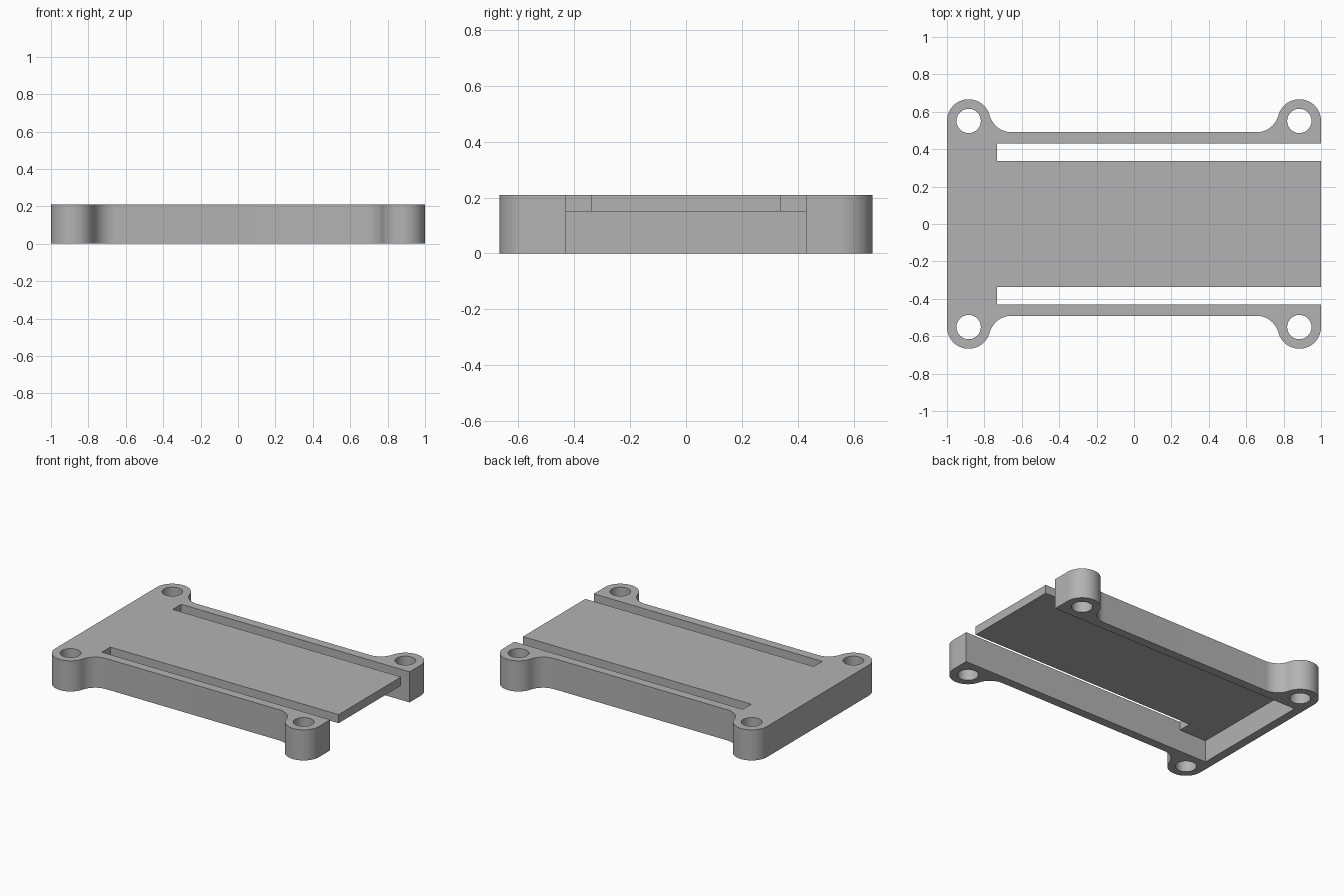
import bpy, bmesh
from math import sin, cos, pi, sqrt, atan2

cube = bpy.data.objects.get("Cube")
if cube:
    bpy.data.objects.remove(cube, do_unlink=True)

HEIGHT, DECK_Z = 0.21, 0.151
EAR_X, EAR_Y, EAR_R, HOLE_R = 0.884, 0.551, 0.116, 0.065
RAIL_OUT, RAIL_IN, TONGUE_Y = 0.491, 0.43, 0.338
FILLET_R = 0.12

grey = bpy.data.materials.new("plain grey")
grey.use_nodes = True
colour = (0.45, 0.45, 0.45, 1)
grey.diffuse_color = colour
grey.node_tree.nodes["Principled BSDF"].inputs["Base Color"].default_value = colour


def prism(name, points, z0, z1):
    """Extrude a flat outline from z0 up to z1."""
    bm = bmesh.new()
    face = bm.faces.new([bm.verts.new((x, y, z0)) for x, y in points])
    side = bmesh.ops.extrude_face_region(bm, geom=[face])
    top = [v for v in side["geom"] if isinstance(v, bmesh.types.BMVert)]
    bmesh.ops.translate(bm, verts=top, vec=(0, 0, z1 - z0))
    bmesh.ops.recalc_face_normals(bm, faces=bm.faces)
    mesh = bpy.data.meshes.new(name)
    bm.to_mesh(mesh)
    bm.free()
    mesh.materials.append(grey)
    obj = bpy.data.objects.new(name, mesh)
    bpy.context.collection.objects.link(obj)
    return obj


def arc(cx, cy, r, a0, a1, steps):
    angles = [a0 + (a1 - a0) * i / steps for i in range(steps + 1)]
    return [(cx + r * cos(a), cy + r * sin(a)) for a in angles]


def box(name, x0, x1, y0, y1, z0, z1):
    return prism(name, [(x0, y0), (x1, y0), (x1, y1), (x0, y1)], z0, z1)


# One corner of the outline: round ear flowing into the rail through a fillet
rise = RAIL_OUT + FILLET_R - EAR_Y
run = sqrt((EAR_R + FILLET_R) ** 2 - rise ** 2)
meet = atan2(rise, -run)
corner = arc(EAR_X, EAR_Y, EAR_R, 0, meet, 28)
corner += arc(EAR_X - run, EAR_Y + rise, FILLET_R, meet - pi, -pi / 2, 14)[1:]

# Mirror the corner into the whole frame
back = corner + [(-x, y) for x, y in reversed(corner)]
outline = back + [(x, -y) for x, y in reversed(back)]
frame = prism("mounting_frame", outline, 0, HEIGHT)

# Pocket under the deck, two side slots and four screw holes
cutters = [box("pocket_cutter", -0.94, 1.2, -RAIL_IN, RAIL_IN, -0.1, DECK_Z)]
for s in (1, -1):
    y0, y1 = sorted((s * TONGUE_Y, s * RAIL_IN))
    cutters.append(box("slot_cutter", -0.732, 1.2, y0, y1, -0.1, 0.4))
    for t in (1, -1):
        ring = arc(t * EAR_X, s * EAR_Y, HOLE_R, 0, 2 * pi, 40)[:-1]
        cutters.append(prism("screw_hole_cutter", ring, -0.1, 0.4))

bpy.ops.object.select_all(action="DESELECT")
bpy.context.view_layer.objects.active = frame
frame.select_set(True)
for cutter in cutters:
    mod = frame.modifiers.new("cut", "BOOLEAN")
    mod.operation = "DIFFERENCE"
    mod.solver = "EXACT"
    mod.object = cutter
    bpy.ops.object.modifier_apply(modifier=mod.name)
    bpy.data.objects.remove(cutter, do_unlink=True)

# Smooth the rounded walls, keep the edges crisp
bpy.ops.object.shade_smooth_by_angle(angle=pi / 6)
